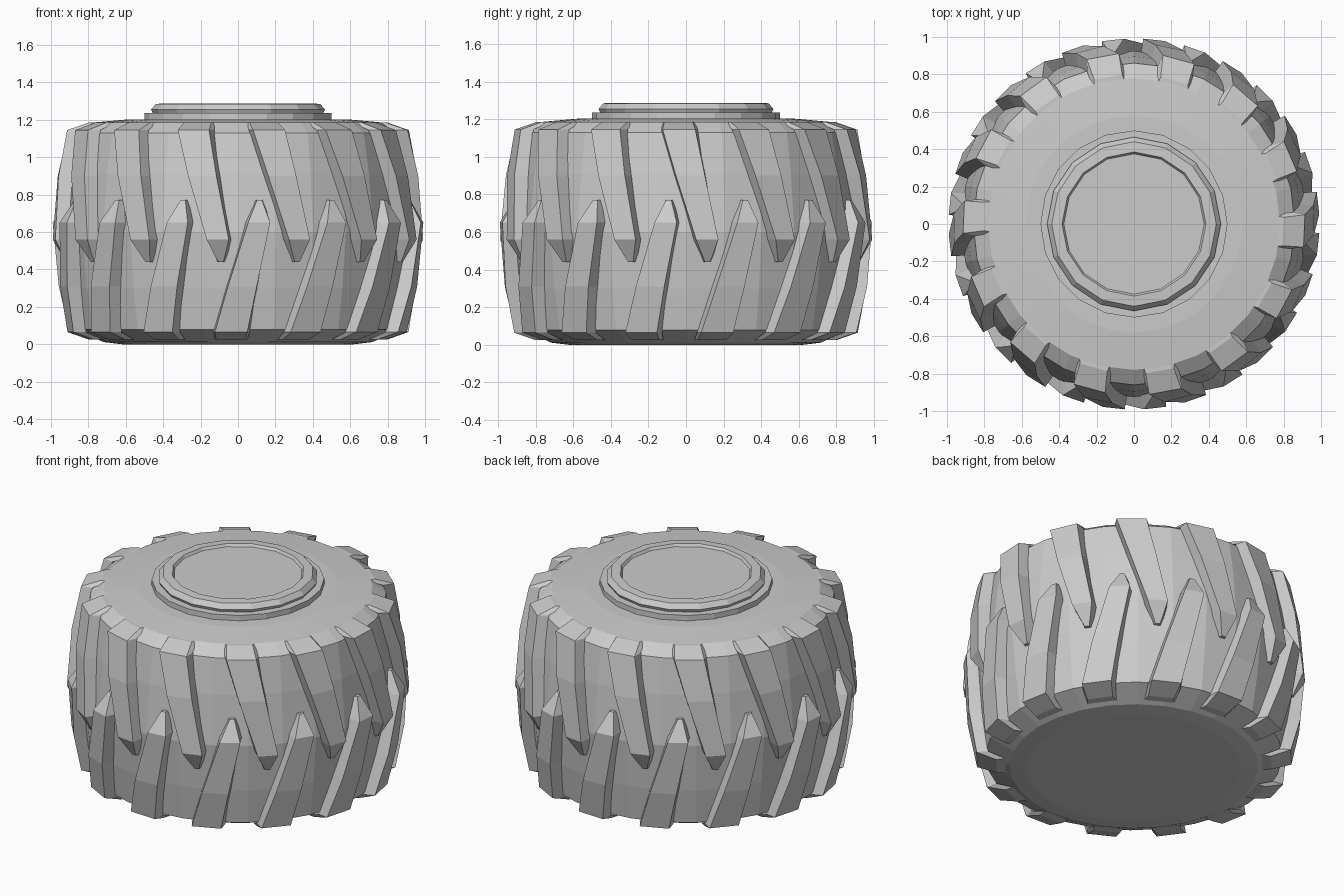
import bpy, bmesh
from math import sin, cos, pi

if "Cube" in bpy.data.objects:
    bpy.data.objects.remove(bpy.data.objects["Cube"])

LUGS = 14
PITCH = 2 * pi / LUGS


def polar(r, a, z):
    # angle 0 faces the front (-y), growing towards +x
    return (r * sin(a), -r * cos(a), z)


def finish(bm, name):
    bmesh.ops.recalc_face_normals(bm, faces=bm.faces[:])
    me = bpy.data.meshes.new(name)
    bm.to_mesh(me)
    bm.free()
    ob = bpy.data.objects.new(name, me)
    bpy.context.collection.objects.link(ob)
    return ob


def lathe(name, profile, n):
    # closed solid: rings from bottom to top with flat caps
    bm = bmesh.new()
    rings = [[bm.verts.new(polar(r, 2 * pi * i / n, z)) for i in range(n)]
             for r, z in profile]
    for a, b in zip(rings, rings[1:]):
        for i in range(n):
            j = (i + 1) % n
            bm.faces.new((a[i], a[j], b[j], b[i]))
    bm.faces.new(rings[0])
    bm.faces.new(rings[-1])
    return finish(bm, name)


# tyre carcass
lathe("tyre_body", [(0.62, 0.0), (0.72, 0.012), (0.86, 0.08), (0.895, 0.3),
                    (0.925, 0.6), (0.895, 0.91), (0.86, 1.13), (0.78, 1.185),
                    (0.58, 1.203)], 28)

# hub: stepped rim and a slightly sunken centre cap
lathe("hub_base", [(0.5, 1.15), (0.5, 1.237)], 20)
lathe("hub_rim", [(0.44, 1.2), (0.465, 1.255), (0.44, 1.285),
                  (0.385, 1.288), (0.375, 1.272)], 16)

# one tread lug: (z, left angle, right angle, outer radius), shoulder to tip
SECTIONS = [(1.185, -0.37, -0.18, 0.80),
            (1.145, -0.36, -0.17, 0.915),
            (0.90, -0.28, -0.12, 0.965),
            (0.56, -0.17, -0.05, 0.992),
            (0.44, -0.115, -0.085, 0.925)]


def lug_row(name, flip, offset):
    bm = bmesh.new()
    for k in range(LUGS):
        turn = k * PITCH + offset
        loops = []
        for z, left, right, r in SECTIONS:
            z = 1.21 - z if flip else z
            inner = min(r - 0.05, 0.85)
            loops.append([bm.verts.new(polar(rad, turn + a, z)) for rad, a in
                          ((inner, left - 0.02), (r, left),
                           (r, right), (inner, right + 0.02))])
        for a, b in zip(loops, loops[1:]):
            for i in range(4):
                j = (i + 1) % 4
                bm.faces.new((a[i], a[j], b[j], b[i]))
        bm.faces.new(loops[0])
        bm.faces.new(loops[-1])
    return finish(bm, name)


# upper lugs, and the mirrored lower lugs shifted half a pitch
lug_row("upper_tread_lugs", False, 0.0)
lug_row("lower_tread_lugs", True, PITCH / 2)
